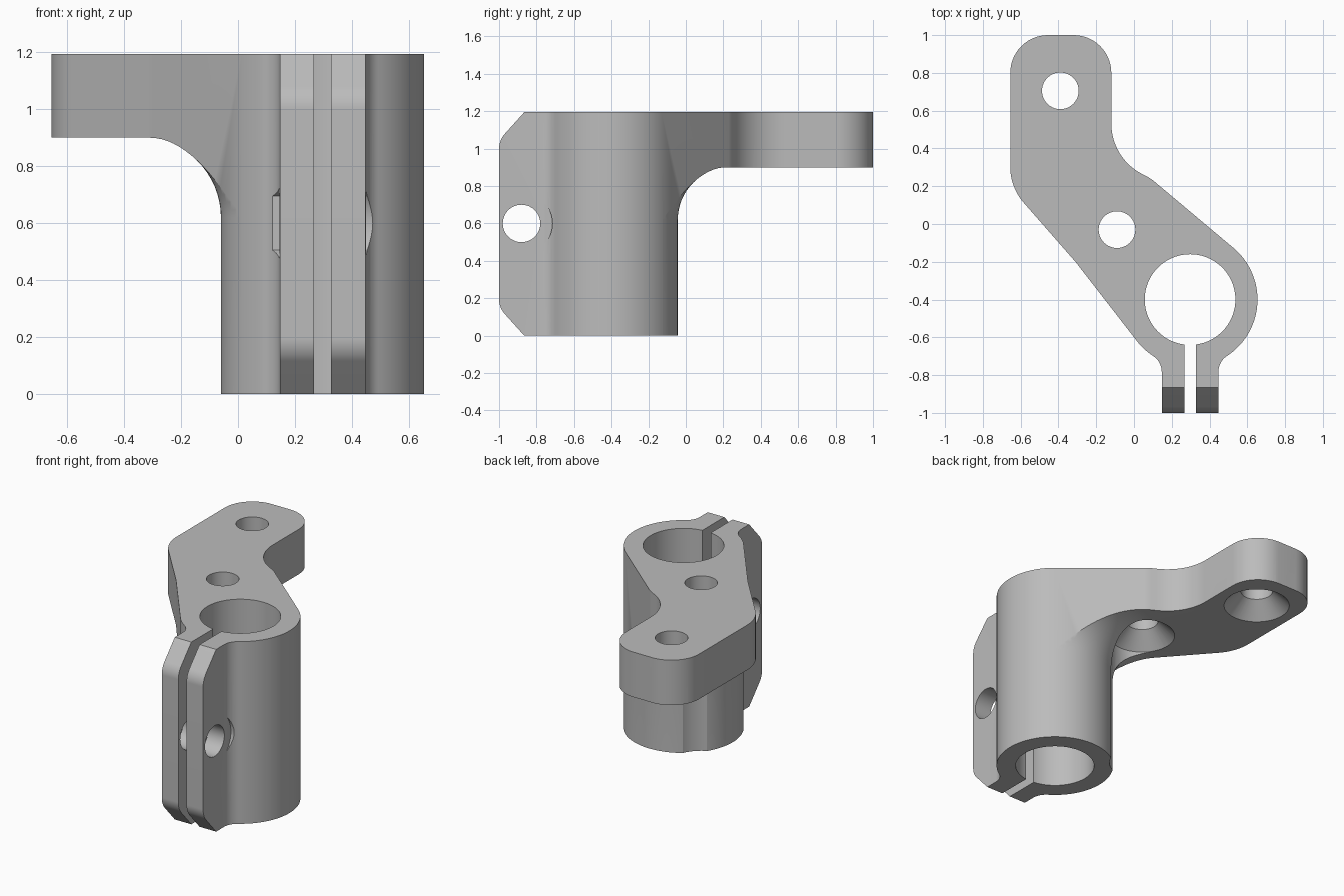
import bpy, bmesh
from math import radians, tan, cos, sin, pi
from mathutils import Vector

cube = bpy.data.objects.get("Cube")
if cube:
    bpy.data.objects.remove(cube, do_unlink=True)

# Main dimensions
TOP, PLATE = 1.195, 0.9
CX, CY, R_BARREL, R_BORE = 0.297, -0.4, 0.357, 0.24
LUG, SLOT, R_ROOT = 0.15, 0.03, 0.1
BOLT_Y, BOLT_Z = -0.88, 0.6
ARM_HOLES = [(-0.39, 0.705), (-0.09, -0.03)]

grey = bpy.data.materials.new("plain grey")
grey.use_nodes = True
grey.diffuse_color = (0.5, 0.5, 0.5, 1)
grey.node_tree.nodes["Principled BSDF"].inputs["Base Color"].default_value = (0.5, 0.5, 0.5, 1)


def arc(cx, cy, r, a0, a1, n):
    angles = [radians(a0 + (a1 - a0) * i / n) for i in range(n + 1)]
    return [(cx + r * cos(a), cy + r * sin(a)) for a in angles]


def circle(cx, cy, r, n=64, turn=0):
    return arc(cx, cy, r, turn, turn + 360, n)[:-1]


def rounded(corners, steps=14):
    """Polygon from (x, y, radius) corners; a radius of 0 stays sharp."""
    out = []
    for i, (x, y, r) in enumerate(corners):
        p = Vector((x, y))
        if not r:
            out.append((x, y))
            continue
        before = (Vector(corners[i - 1][:2]) - p).normalized()
        after = (Vector(corners[(i + 1) % len(corners)][:2]) - p).normalized()
        half = before.angle(after) / 2
        centre = p + (before + after).normalized() * r / sin(half)
        start = p + before * r / tan(half) - centre
        end = p + after * r / tan(half) - centre
        sweep = pi - 2 * half
        for k in range(steps + 1):
            t = k / steps
            v = (start * sin((1 - t) * sweep) + end * sin(t * sweep)) / sin(sweep)
            out.append(tuple(centre + v))
    return out


def loft(name, rings):
    """Closed solid through a list of matching rings of points."""
    bm = bmesh.new()
    loops = [[bm.verts.new(p) for p in ring] for ring in rings]
    n = len(loops[0])
    for a, b in zip(loops, loops[1:]):
        for i in range(n):
            j = (i + 1) % n
            bm.faces.new((a[i], a[j], b[j], b[i]))
    bm.faces.new(loops[0])
    bm.faces.new(loops[-1])
    bmesh.ops.recalc_face_normals(bm, faces=bm.faces)
    mesh = bpy.data.meshes.new(name)
    bm.to_mesh(mesh)
    bm.free()
    mesh.materials.append(grey)
    obj = bpy.data.objects.new(name, mesh)
    bpy.context.collection.objects.link(obj)
    return obj


def prism_z(name, pts, z0, z1):
    return loft(name, [[(x, y, z) for x, y in pts] for z in (z0, z1)])


def prism_x(name, pts, x0, x1):
    return loft(name, [[(x, y, z) for y, z in pts] for x in (x0, x1)])


def carve(body, tool, operation="DIFFERENCE"):
    mod = body.modifiers.new(tool.name, "BOOLEAN")
    mod.operation, mod.solver, mod.object = operation, "EXACT", tool
    bpy.context.view_layer.objects.active = body
    bpy.ops.object.modifier_apply(modifier=mod.name)
    bpy.data.objects.remove(tool, do_unlink=True)


# Plan outline: barrel, bent arm and clamp lugs
root_y = -0.7825
arm_start, arm_end, root_angle = 49.5, 217.7, 56.8
sharp = lambda pts: [(x, y, 0) for x, y in pts]
outline = sharp(arc(CX, CY, R_BARREL, -root_angle, arm_start, 40))
outline += [(0.09, 0.24, 0.2), (-0.12, 0.35, 0.3), (-0.12, 1, 0.2),
            (-0.655, 1, 0.2), (-0.655, 0.194, 0.29), (-0.31, -0.2, 0.6)]
outline += sharp(arc(CX, CY, R_BARREL, arm_end, 180 + root_angle, 8))
outline += sharp(arc(CX - LUG - R_ROOT, root_y, R_ROOT, root_angle, 0, 10)[1:])
outline += [(CX - LUG, -1.05, 0), (CX + LUG, -1.05, 0)]
outline += sharp(arc(CX + LUG + R_ROOT, root_y, R_ROOT, 180, 180 - root_angle, 10)[:-1])
bracket = prism_z("clamp_bracket", rounded(outline), 0, TOP)

# Space below the arm, with a round fillet against the barrel
fillet = 0.28
section = [(R_BARREL, -0.1)]
section += arc(R_BARREL + fillet, PLATE - fillet, fillet, 180, 90, 16)
section += [(2, PLATE), (2, -0.1)]
rings = []
for i in range(65):
    a = radians(arm_start + 1.5 + (arm_end - arm_start - 3) * i / 64)
    rings.append([(CX + r * cos(a), CY + r * sin(a), z) for r, z in section])
carve(bracket, loft("under_arm_space", rings))

# Chamfered lug ends
side = [(-1, 0.15, 0.12), (-0.775, -0.1, 0), (1.1, -0.1, 0),
        (1.1, TOP + 0.1, 0), (-0.775, TOP + 0.1, 0), (-1, TOP - 0.15, 0.12)]
carve(bracket, prism_x("lug_side_profile", rounded(side), -1, 1), "INTERSECT")

# Barrel bore and clamp slot
carve(bracket, prism_z("bore", circle(CX, CY, R_BORE, 96), -0.1, 1.4))
slot = [(CX - SLOT, -1.1), (CX + SLOT, -1.1), (CX + SLOT, CY), (CX - SLOT, CY)]
carve(bracket, prism_z("clamp_slot", slot, -0.1, 1.4))

# Cross bolt hole, round bolt seat and hexagonal nut seat
carve(bracket, prism_x("bolt_hole", circle(BOLT_Y, BOLT_Z, 0.1), -0.2, 0.8))
carve(bracket, prism_x("bolt_seat", circle(BOLT_Y, BOLT_Z, 0.165), CX + LUG + 0.002, 0.8))
carve(bracket, prism_x("nut_seat", circle(BOLT_Y, BOLT_Z, 0.19, 6, 30), -0.2, CX - LUG - 0.002))

# Arm holes, countersunk from below
for x, y in ARM_HOLES:
    steps = [(-0.1, 0.2), (PLATE, 0.2), (PLATE + 0.1, 0.097), (1.4, 0.097)]
    carve(bracket, loft("arm_hole", [[(px, py, z) for px, py in circle(x, y, r)] for z, r in steps]))

bpy.ops.object.select_all(action="DESELECT")
bracket.select_set(True)
bpy.context.view_layer.objects.active = bracket
bpy.ops.object.shade_smooth_by_angle(angle=radians(30))
